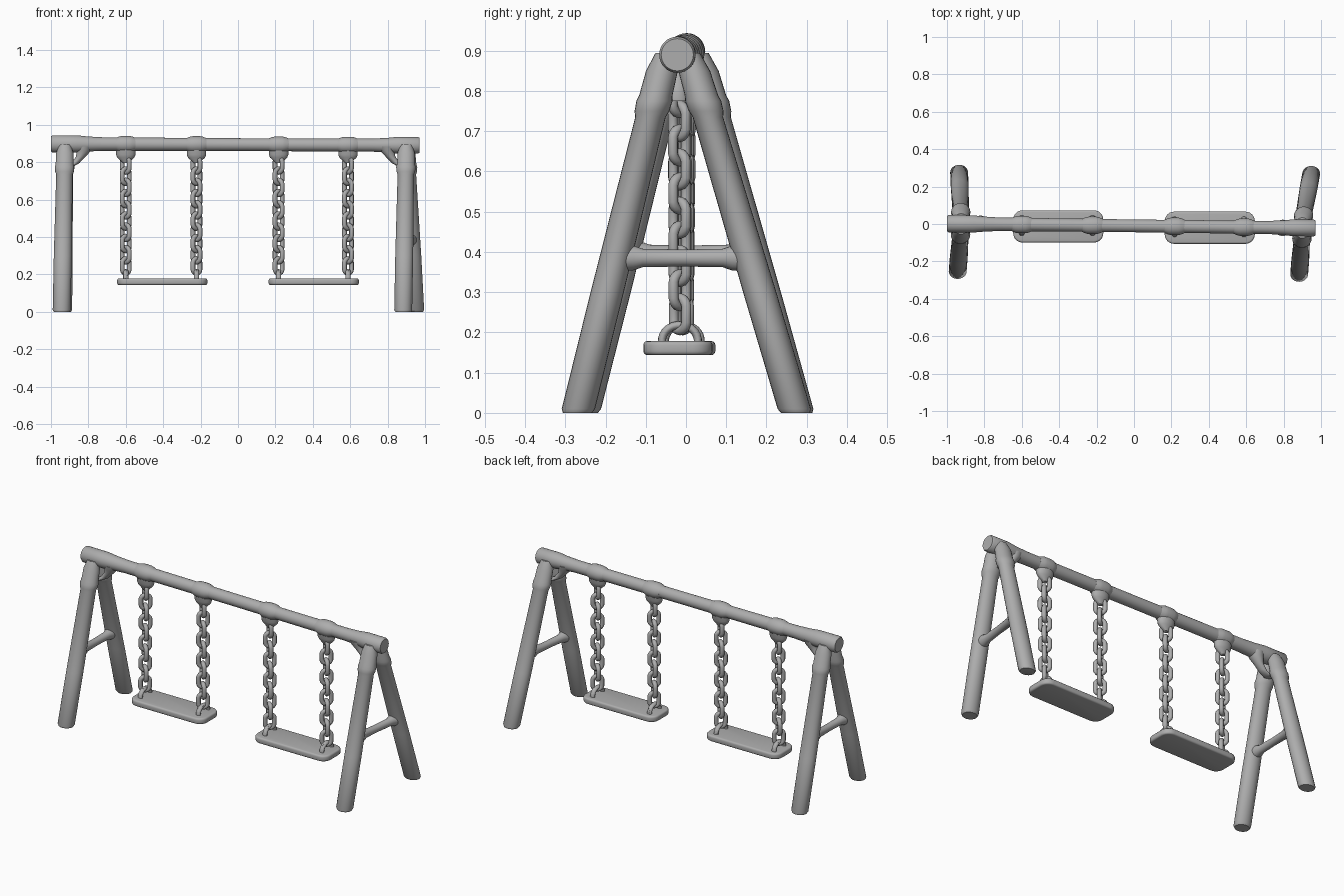
import bpy, bmesh, math
from mathutils import Vector, Matrix

cube = bpy.data.objects.get("Cube")
if cube:
    bpy.data.objects.remove(cube, do_unlink=True)

grey = bpy.data.materials.new("soft_grey")
grey.use_nodes = True
tone = (0.42, 0.42, 0.42, 1)
grey.diffuse_color = tone
shader = next(n for n in grey.node_tree.nodes if n.type == 'BSDF_PRINCIPLED')
shader.inputs["Base Color"].default_value = tone
shader.inputs["Roughness"].default_value = 0.7

X, Y, Z = Vector((1, 0, 0)), Vector((0, 1, 0)), Vector((0, 0, 1))


def finish(name, bm):
    bmesh.ops.recalc_face_normals(bm, faces=bm.faces)
    mesh = bpy.data.meshes.new(name)
    bm.to_mesh(mesh)
    bm.free()
    mesh.materials.append(grey)
    obj = bpy.data.objects.new(name, mesh)
    bpy.context.collection.objects.link(obj)
    bpy.ops.object.select_all(action='DESELECT')
    obj.select_set(True)
    bpy.context.view_layer.objects.active = obj
    bpy.ops.object.shade_smooth_by_angle(angle=math.radians(50))
    return obj


def loft(bm, stations, u, v, sides=24):
    """Skin rings of (centre, radius along u, radius along v)."""
    rings = []
    for centre, ru, rv in stations:
        angles = [2 * math.pi * i / sides for i in range(sides)]
        rings.append([bm.verts.new(Vector(centre) + u * (ru * math.cos(a)) + v * (rv * math.sin(a)))
                      for a in angles])
    for a, b in zip(rings, rings[1:]):
        for i in range(sides):
            j = (i + 1) % sides
            bm.faces.new((a[i], a[j], b[j], b[i]))
    bm.faces.new(rings[0][::-1])
    bm.faces.new(rings[-1])


def link(bm, centre, turn, ring, stretch, wire):
    """Oval chain link: a torus pulled apart along z."""
    n, m = 18, 10
    place = Matrix.Translation(centre) @ Matrix.Rotation(turn, 4, 'Z')
    grid = []
    for i in range(n):
        a = 2 * math.pi * (i + 0.5) / n
        out = Vector((math.cos(a), 0, math.sin(a)))
        mid = out * ring + Z * math.copysign(stretch, out.z)
        grid.append([bm.verts.new(place @ (mid + out * (wire * math.cos(b)) + Y * (wire * math.sin(b))))
                     for b in (2 * math.pi * k / m for k in range(m))])
    for i in range(n):
        for k in range(m):
            i2, k2 = (i + 1) % n, (k + 1) % m
            bm.faces.new((grid[i][k], grid[i2][k], grid[i2][k2], grid[i][k2]))


def beam_y(x):
    return -0.01 - 0.012 * x


def beam_z(x):
    return 0.894 - 0.004 * x


# Top beam with thicker ends
profile = [(-1, 0.04), (-0.992, 0.046), (-0.86, 0.046), (-0.8, 0.04), (-0.72, 0.036), (0, 0.034),
           (0.72, 0.035), (0.8, 0.039), (0.85, 0.045), (0.962, 0.045), (0.97, 0.04)]
bm = bmesh.new()
loft(bm, [((x, beam_y(x), beam_z(x)), r, r) for x, r in profile], Y, Z, 32)
finish("top_beam", bm)

# A-frames: splayed legs with sleeves, crossbar and corner brace
frames = {
    "right": (-0.925, (-0.943, -0.255), (-0.935, 0.278), 0.395, 1),
    "left": (0.9, (0.883, -0.27), (0.948, 0.272), 0.385, -1),
}
for side, (top_x, front, back, bar_z, inward) in frames.items():
    y0 = beam_y(top_x)
    bar_ends = []
    for label, foot in (("front", front), ("back", back)):
        lean = math.copysign(0.028, foot[1])
        base, top = Vector((*foot, 0)), Vector((top_x, y0 + lean, 0.895))

        def at(z):
            return base.lerp(top, z / top.z)

        bm = bmesh.new()
        heights = [(0, 0.04), (0.01, 0.046), (0.3, 0.046), (0.735, 0.042), (0.75, 0.048), (0.775, 0.05),
                   (0.79, 0.046), (0.85, 0.044), (0.895, 0.03)]
        loft(bm, [(at(z), r * 1.04, r * 0.9) for z, r in heights], X, Y)
        finish(f"{side}_{label}_leg", bm)
        bar_ends.append(at(bar_z))

    # Crossbar flaring into the legs
    bm = bmesh.new()
    flare = [(0, 0.034), (0.13, 0.031), (0.2, 0.023), (0.5, 0.021), (0.8, 0.023), (0.87, 0.031), (1, 0.034)]
    loft(bm, [(bar_ends[0].lerp(bar_ends[1], t), r, r) for t, r in flare], X, Z)
    finish(f"{side}_crossbar", bm)

    # Corner brace between the leg tops and the beam
    bm = bmesh.new()
    arc = [(0.02, 0.775, 0.022), (0.055, 0.795, 0.022), (0.085, 0.83, 0.026), (0.1, 0.86, 0.038),
           (0.105, 0.885, 0.044)]
    loft(bm, [((top_x + inward * dx, y0, z), r, r) for dx, z, r in arc], X, Y)
    finish(f"{side}_corner_brace", bm)

# Swings
swings = {"right": (-0.6, -0.222, -0.405, -0.013), "left": (0.217, 0.588, 0.405, -0.02)}
for side, (xa, xb, seat_x, seat_y) in swings.items():
    # Seat plank with rounded corners and edges
    bm = bmesh.new()
    bmesh.ops.create_cube(bm, size=1)
    bmesh.ops.scale(bm, vec=(0.482, 0.172, 0.035), verts=bm.verts)
    bmesh.ops.translate(bm, vec=(seat_x, seat_y, 0.161), verts=bm.verts)
    uprights = [e for e in bm.edges if abs(e.verts[0].co.z - e.verts[1].co.z) > 0.01]
    bmesh.ops.bevel(bm, geom=uprights, offset=0.05, segments=6, profile=0.5, affect='EDGES')
    rims = [e for f in bm.faces if abs(f.normal.z) > 0.9 for e in f.edges]
    bmesh.ops.bevel(bm, geom=rims, offset=0.01, segments=3, profile=0.5, affect='EDGES')
    finish(f"{side}_seat", bm)

    for label, x in (("outer", xa if side == "right" else xb), ("inner", xb if side == "right" else xa)):
        y, z = beam_y(x), beam_z(x)
        name = f"{side}_{label}"

        # Clamp around the beam
        bm = bmesh.new()
        band = [(-0.055, 0.033), (-0.035, 0.041), (-0.02, 0.044), (0.02, 0.044), (0.035, 0.041), (0.055, 0.033)]
        loft(bm, [((x + dx, y, z), r * 1.06, r) for dx, r in band], Y, Z)
        finish(f"{name}_clamp", bm)

        # Hanger cup below the clamp
        bm = bmesh.new()
        cup = [(0.885, 0.052, 0.036), (0.84, 0.052, 0.032), (0.825, 0.046, 0.026), (0.81, 0.03, 0.018),
               (0.795, 0.014, 0.012)]
        loft(bm, [((x, y, h), ru, rv) for h, ru, rv in cup], X, Y)
        finish(f"{name}_hanger", bm)

        # Chain of alternating links
        bm = bmesh.new()
        count, high, low = 10, 0.785, 0.245
        for i in range(count):
            t = i / (count - 1)
            centre = Vector((x, y + (seat_y + 0.005 - y) * t, high + (low - high) * t))
            link(bm, centre, math.radians(40 if i % 2 else -40), 0.025, 0.015, 0.0125)
        finish(f"{name}_chain", bm)

        # Yoke: arched strap from the chain down to the seat
        bm = bmesh.new()
        strap = []
        for i in range(17):
            a = math.pi * i / 16
            spot = (x, seat_y + 0.005 - 0.045 * math.cos(a), 0.172 + 0.046 * math.sin(a) ** 0.8)
            strap.append(spot)
        for p, q in zip(strap, strap[1:]):
            p, q = Vector(p), Vector(q)
            d = (q - p).normalized()
            loft(bm, [(p - d * 0.002, 0.014, 0.01), (q + d * 0.002, 0.014, 0.01)], X, d.cross(X), 12)
        finish(f"{name}_yoke", bm)
